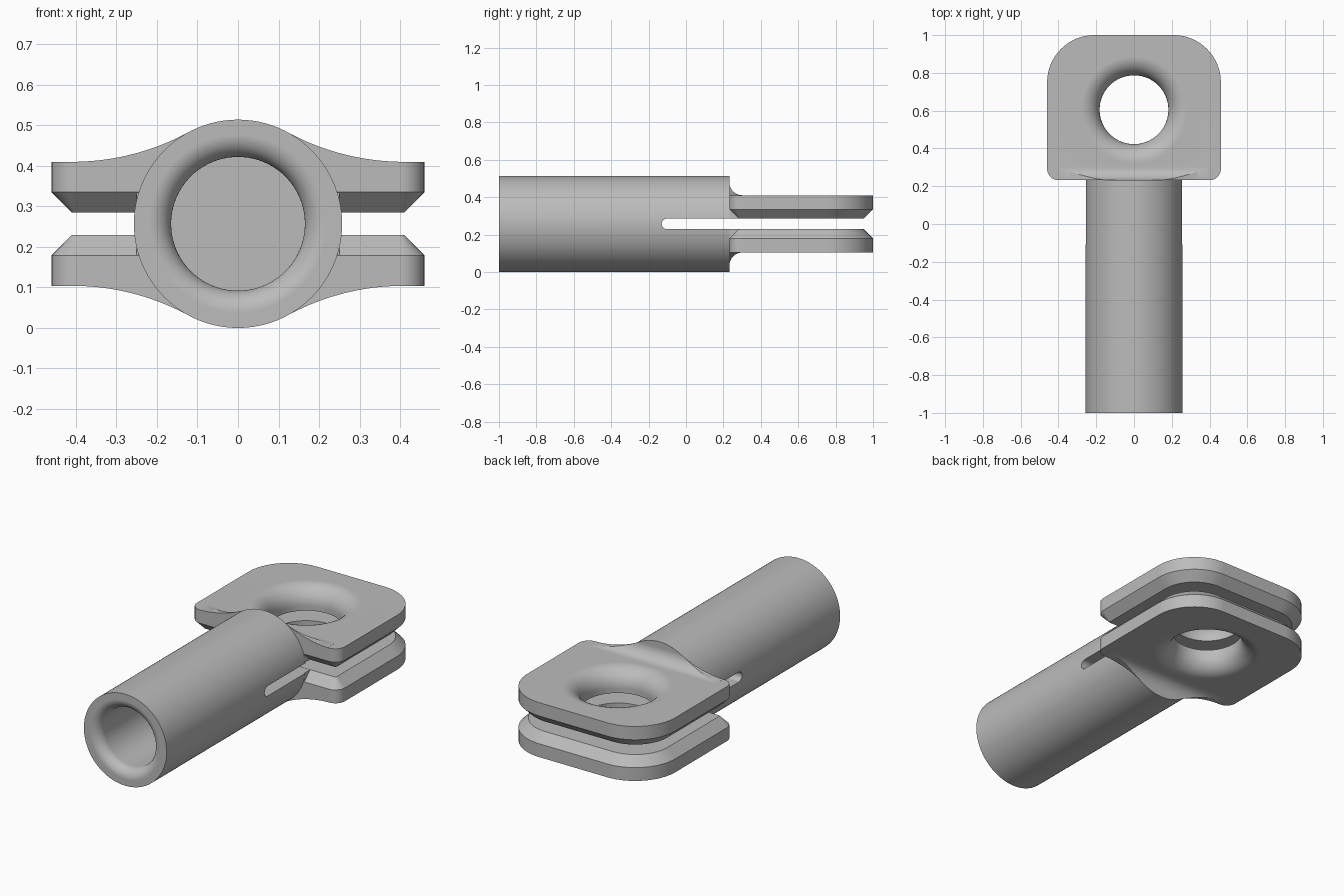
import bpy, bmesh
from math import pi, sin, cos, sqrt, atan2

if "Cube" in bpy.data.objects:
    bpy.data.objects.remove(bpy.data.objects["Cube"])

steel = bpy.data.materials.new("grey steel")
steel.use_nodes = True
GREY = (0.5, 0.5, 0.5, 1)
steel.diffuse_color = GREY
steel.node_tree.nodes["Principled BSDF"].inputs["Base Color"].default_value = GREY

R = 0.257            # tube radius, also the height of its axis
Y0 = 0.232           # where the tube meets the jaws
GAP, TOP = 0.028, 0.153   # inner and outer jaw faces, measured from the axis
SEG = 96


def loft(name, rings):
    """Closed solid skinned over equal-length rings, with capped ends."""
    bm = bmesh.new()
    rows = [[bm.verts.new(p) for p in ring] for ring in rings]
    n = len(rows[0])
    for a, b in zip(rows, rows[1:]):
        for i in range(n):
            j = (i + 1) % n
            bm.faces.new((a[i], a[j], b[j], b[i]))
    bm.faces.new(rows[0])
    bm.faces.new(rows[-1])
    bmesh.ops.recalc_face_normals(bm, faces=bm.faces)
    mesh = bpy.data.meshes.new(name)
    bm.to_mesh(mesh)
    bm.free()
    ob = bpy.data.objects.new(name, mesh)
    ob.location.z = R
    ob.data.materials.append(steel)
    bpy.context.collection.objects.link(ob)
    return ob


def arc(cx, cy, r, a0, a1, n=16):
    return [(cx + r * cos(a0 + (a1 - a0) * i / n),
             cy + r * sin(a0 + (a1 - a0) * i / n)) for i in range(n + 1)]


def circle(r):
    return arc(0, 0, r, 0, 2 * pi, SEG)[:-1]


def activate(ob):
    bpy.ops.object.select_all(action='DESELECT')
    ob.select_set(True)
    bpy.context.view_layer.objects.active = ob


def combine(ob, other, operation):
    mod = ob.modifiers.new("cut", 'BOOLEAN')
    mod.operation, mod.object, mod.solver = operation, other, 'EXACT'
    activate(ob)
    bpy.ops.object.modifier_apply(modifier=mod.name)
    bpy.data.objects.remove(other)


def finish(ob):
    activate(ob)
    bpy.ops.object.shade_smooth_by_angle(angle=0.4)
    mod = ob.modifiers.new("flat face normals", 'WEIGHTED_NORMAL')
    mod.keep_sharp = True


# Tube with a rounded mouth and a blind bore
BORE, LIP = 0.165, 0.055
mouth = arc(-1 + LIP, BORE + LIP, LIP, -pi, -1.5 * pi, 12)
mouth = [(y, 2 * (BORE + LIP) - r) for y, r in mouth]
profile = [(Y0, R), (-1, R)] + mouth + [(-0.2, BORE)]
tube = loft("tube", [[(x * r, y, z * r) for x, z in circle(1)] for y, r in profile])

# Slot with a round end, cut across the tube
slot = [(0.4, -GAP)] + [(0.4, GAP)] + arc(-0.13 + GAP, 0, GAP, pi / 2, 1.5 * pi)
combine(tube, loft("slot_cutter", [[(x, y, z) for y, z in slot] for x in (-0.4, 0.4)]),
        'DIFFERENCE')
finish(tube)


# Jaw plate with rounded corners and a chamfer round its inner face
def outline(inset):
    w, front, back = 0.46, 0.06, 0.25
    pts = arc(w - back, 1 - back, back - inset, 0, pi / 2)
    pts += arc(back - w, 1 - back, back - inset, pi / 2, pi)
    pts += arc(front - w, Y0 + front, front - inset, pi, 1.5 * pi, 8)
    pts += arc(w - front, Y0 + front, front - inset, 1.5 * pi, 2 * pi, 8)
    return pts


jaws = loft("jaws", [[(x, y, z) for x, y in outline(inset)]
                     for z, inset in ((GAP, 0.05), (GAP + 0.05, 0), (TOP, 0))])

# Root that carries the tube's section into the plate
root = [(-0.25, Y0 + 0.0005), (0.25, Y0 + 0.0005), (0.25, Y0 + 0.06), (-0.25, Y0 + 0.06)]
combine(jaws, loft("root", [[(x, y, z) for x, y in root] for z in (GAP + 0.0005, 0.12)]),
        'UNION')

# Shoulder: sweeping front curve intersected with a concave fillet
SWEEP, FILLET = 0.6, 0.07
xc = sqrt((R + SWEEP) ** 2 - (TOP + SWEEP) ** 2)
touch = atan2(TOP + SWEEP, xc)
half = arc(0, 0, R, pi / 2, touch, 10)
half += arc(xc, TOP + SWEEP, SWEEP, touch - pi, -pi / 2, 20)[1:-1]
half.append((half[-1][0], 0.12))
front_curve = half + [(-x, z) for x, z in reversed(half[1:])]
shoulder = loft("shoulder", [[(x, y, z) for x, z in front_curve] for y in (Y0, Y0 + 0.1)])
side = [(Y0 - 0.02, 0.1), (Y0 - 0.02, TOP + FILLET)]
side += arc(Y0 + FILLET, TOP + FILLET, FILLET, pi, 1.5 * pi, 14)
side.append((Y0 + FILLET, 0.1))
combine(shoulder, loft("fillet", [[(x, y, z) for y, z in side] for x in (-0.6, 0.6)]),
        'INTERSECT')
combine(jaws, shoulder, 'UNION')

# Flared pin hole
HOLE, FLARE = 0.182, 0.1
flare = arc(HOLE + FLARE, TOP - FLARE, FLARE, pi, pi / 2, 14)
profile = [(HOLE, 0)] + flare + [(HOLE + FLARE, 0.3)]
combine(jaws, loft("hole_cutter", [[(x, y + 0.605, z) for x, y in circle(r)]
                                   for r, z in profile]), 'DIFFERENCE')

# Matching lower jaw
mirror = jaws.modifiers.new("lower jaw", 'MIRROR')
mirror.use_axis = (False, False, True)
activate(jaws)
bpy.ops.object.modifier_apply(modifier=mirror.name)
finish(jaws)
